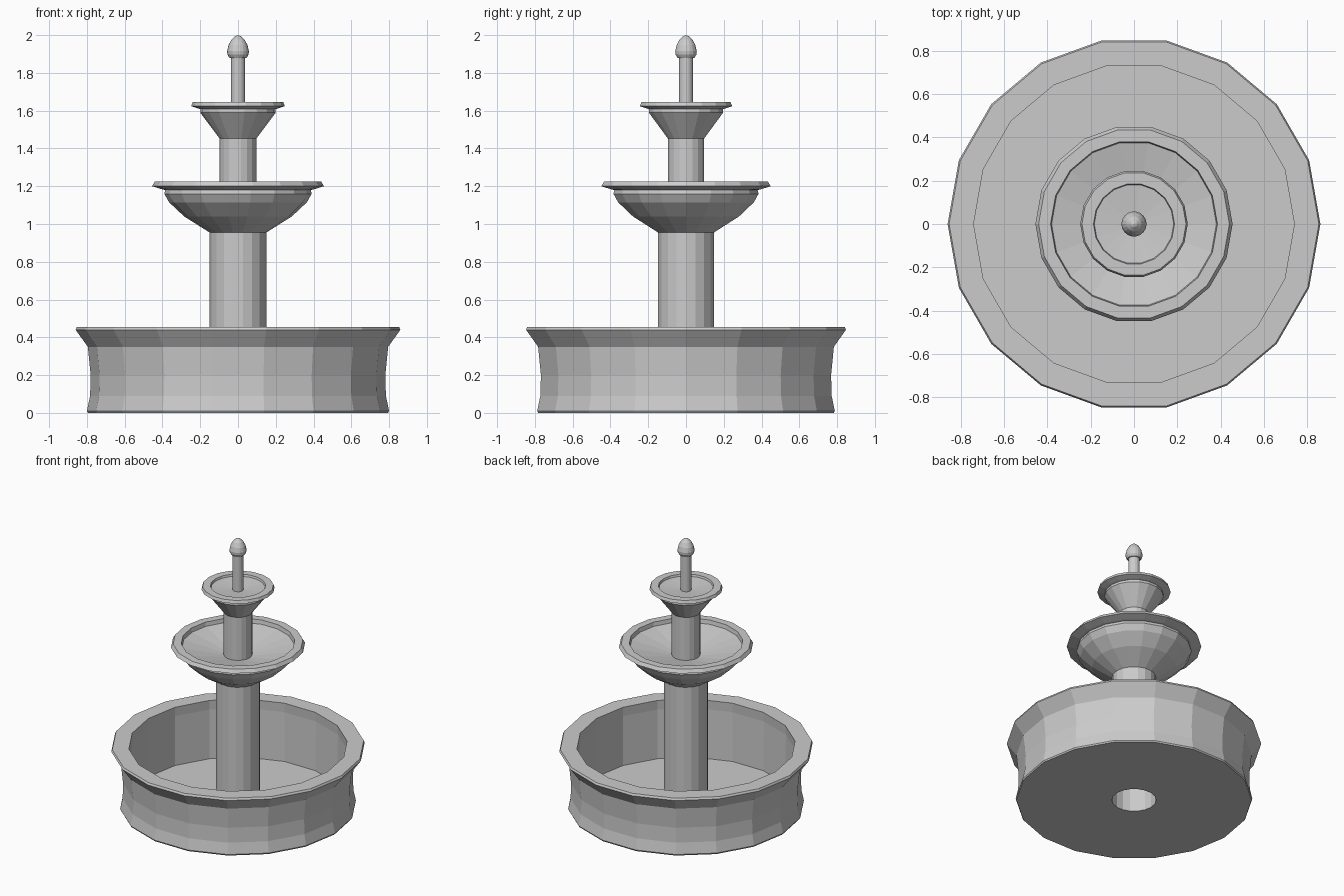
import bpy, bmesh
from math import cos, sin, tau

if "Cube" in bpy.data.objects:
    bpy.data.objects.remove(bpy.data.objects["Cube"])

SIDES = 18


def lathe(name, profile, closed=False):
    """Revolve (radius, height) points around z into a flat-faceted object."""
    bm = bmesh.new()
    rings = []
    for r, z in profile:
        if r == 0:
            rings.append([bm.verts.new((0, 0, z))] * SIDES)
        else:
            rings.append([bm.verts.new((r * cos(tau * i / SIDES), r * sin(tau * i / SIDES), z))
                          for i in range(SIDES)])
    pairs = list(zip(rings, rings[1:]))
    if closed:
        pairs.append((rings[-1], rings[0]))
    for a, b in pairs:
        for i in range(SIDES):
            j = (i + 1) % SIDES
            corners = list(dict.fromkeys((a[i], a[j], b[j], b[i])))
            bm.faces.new(corners)
    bmesh.ops.recalc_face_normals(bm, faces=bm.faces)
    mesh = bpy.data.meshes.new(name)
    bm.to_mesh(mesh)
    bm.free()
    obj = bpy.data.objects.new(name, mesh)
    bpy.context.collection.objects.link(obj)
    return obj


# Large ground basin, with a hole in its floor under the hollow column
lathe("basin", [(0.15, 0), (0.795, 0), (0.80, 0.01), (0.783, 0.09), (0.78, 0.2),
                (0.795, 0.35), (0.86, 0.44), (0.853, 0.455), (0.74, 0.455),
                (0.745, 0.385), (0.74, 0.02), (0.15, 0.02)], closed=True)

# Hollow lower column
lathe("lower_column", [(0.15, 0), (0.15, 0.955)])

# Middle bowl with overhanging rim
lathe("middle_bowl", [(0.15, 0.955), (0.285, 1.04), (0.365, 1.115), (0.39, 1.16), (0.385, 1.18),
                      (0.40, 1.183), (0.455, 1.2), (0.44, 1.225), (0.385, 1.225),
                      (0.38, 1.195), (0.09, 1.13)])

# Upper column
lathe("upper_column", [(0.097, 1.12), (0.097, 1.46)])

# Top bowl with overhanging rim
lathe("top_bowl", [(0.097, 1.452), (0.2, 1.59), (0.198, 1.608), (0.21, 1.611),
                   (0.248, 1.624), (0.24, 1.645), (0.187, 1.645), (0.183, 1.63), (0.03, 1.615)])

# Spout and bud-shaped finial
lathe("spout", [(0.038, 1.61), (0.038, 1.89)])
lathe("finial", [(0, 1.88), (0.046, 1.88), (0.056, 1.897), (0.058, 1.915), (0.05, 1.948),
                 (0.034, 1.977), (0.015, 1.994), (0, 2.0)])
